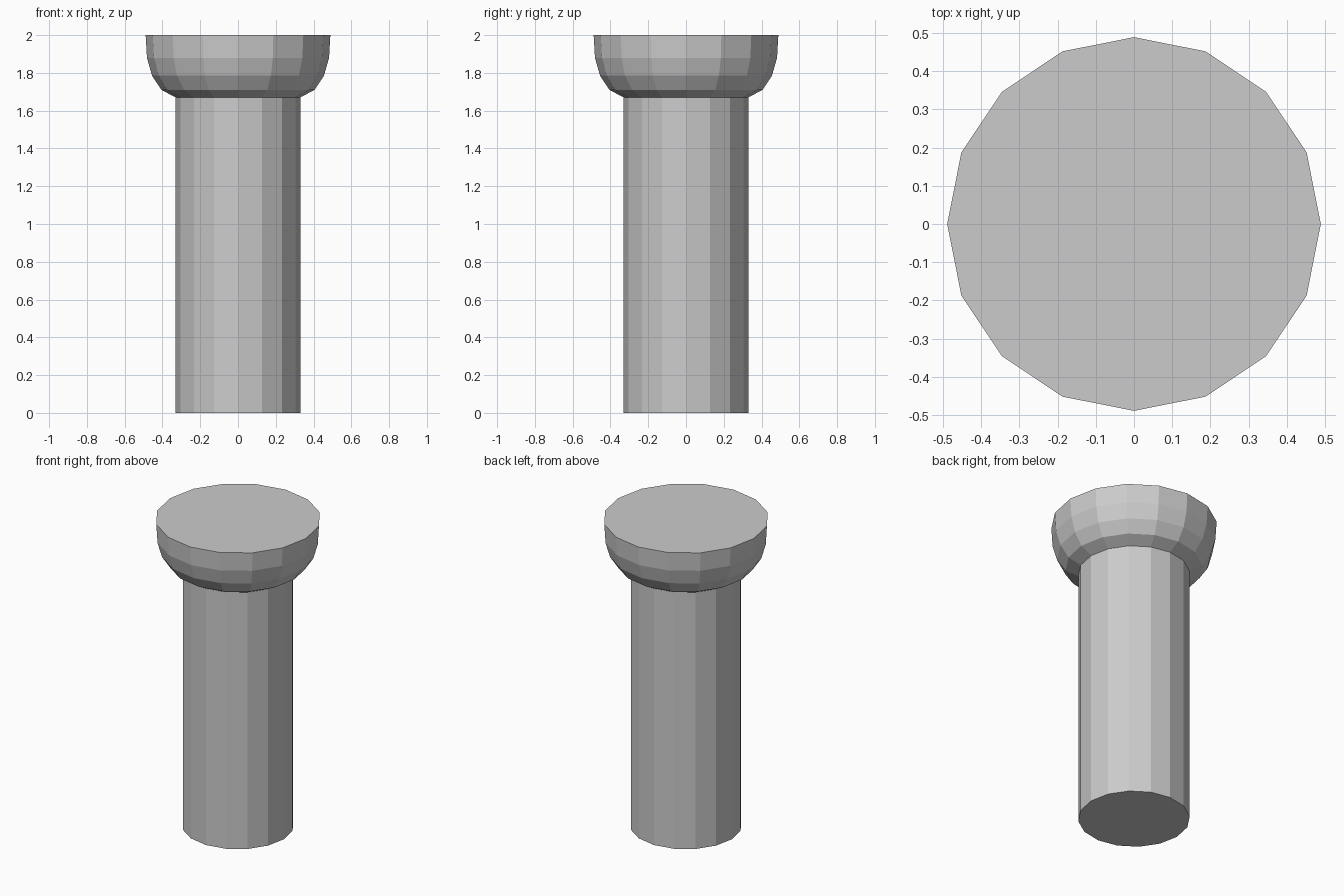
import bpy, bmesh
from math import cos, sin, pi

if "Cube" in bpy.data.objects:
    bpy.data.objects.remove(bpy.data.objects["Cube"])

SIDES = 16


def lathe(name, profile, cap_bottom=False, cap_top=False):
    """Revolve (radius, height) points around z into a flat-faced solid."""
    bm = bmesh.new()
    rings = [[bm.verts.new((r * cos(2 * pi * i / SIDES), r * sin(2 * pi * i / SIDES), z))
              for i in range(SIDES)] for r, z in profile]
    for low, high in zip(rings, rings[1:]):
        for i in range(SIDES):
            j = (i + 1) % SIDES
            bm.faces.new((low[i], low[j], high[j], high[i]))
    if cap_bottom:
        bm.faces.new(rings[0][::-1])
    if cap_top:
        bm.faces.new(rings[-1])
    mesh = bpy.data.meshes.new(name)
    bm.to_mesh(mesh)
    bm.free()
    obj = bpy.data.objects.new(name, mesh)
    bpy.context.collection.objects.link(obj)
    return obj


# Straight shaft, closed at the foot
lathe("shaft", [(0.33, 0), (0.33, 1.67)], cap_bottom=True)

# Rounded head with a flat top, flaring out from the shaft
lathe("head", [(0.33, 1.67), (0.405, 1.71), (0.455, 1.785),
               (0.482, 1.88), (0.489, 2.0)], cap_top=True)
